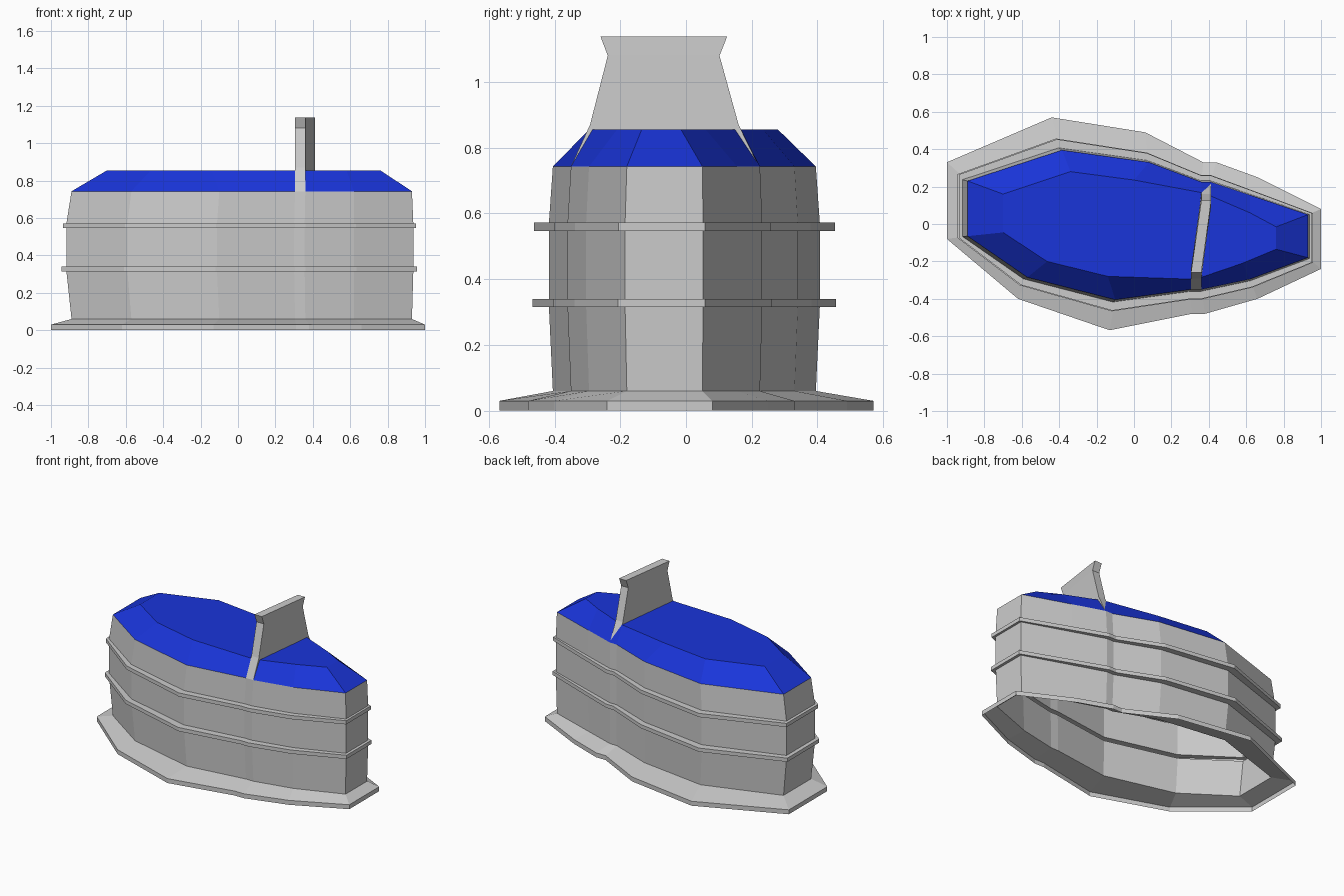
import bpy

if "Cube" in bpy.data.objects:
    bpy.data.objects.remove(bpy.data.objects["Cube"])

# Plan outlines, all with matching corners (clockwise from the back left)
WALL = [(-0.89, 0.23), (-0.385, 0.395), (0.08, 0.33), (0.36, 0.225), (0.41, 0.225),
        (0.62, 0.155), (0.93, 0.05), (0.93, -0.18), (0.62, -0.295), (0.36, -0.35),
        (0.305, -0.35), (-0.10, -0.405), (-0.57, -0.285), (-0.89, -0.065)]
FOOT = [(-1, 0.33), (-0.44, 0.57), (0.06, 0.49), (0.37, 0.33), (0.44, 0.33),
        (0.66, 0.25), (1, 0.08), (1, -0.24), (0.66, -0.40), (0.38, -0.48),
        (0.31, -0.48), (-0.13, -0.568), (-0.62, -0.40), (-1, -0.08)]
ROOF = [(-0.70, 0.16), (-0.34, 0.28), (0.0, 0.235), (0.36, 0.168), (0.41, 0.15),
        (0.62, 0.06), (0.76, -0.015), (0.76, -0.135), (0.58, -0.21), (0.36, -0.285),
        (0.305, -0.295), (-0.14, -0.28), (-0.465, -0.20), (-0.70, -0.045)]


def scaled(sx, sy, cx):
    """Wall outline widened about its middle."""
    return [(cx + (x - 0.02) * sx, (y + 0.005) * sy - 0.005) for x, y in WALL]


def loft(name, levels, cap_top=False, cap_bottom=False):
    """Skin a stack of (z, clockwise outline) levels."""
    n = len(levels[0][1])
    verts = [(x, y, z) for z, ring in levels for x, y in reversed(ring)]
    faces = []
    for k in range(len(levels) - 1):
        a, b = k * n, (k + 1) * n
        faces += [(a + i, a + (i + 1) % n, b + (i + 1) % n, b + i) for i in range(n)]
    if cap_top:
        faces.append(tuple(range(len(verts) - n, len(verts))))
    if cap_bottom:
        faces.append(tuple(reversed(range(n))))
    me = bpy.data.meshes.new(name)
    me.from_pydata(verts, [], faces)
    ob = bpy.data.objects.new(name, me)
    bpy.context.collection.objects.link(ob)
    return ob


# Hollow wall shell with sloped foot and two projecting bands
mid = scaled(1.019, 1.03, 0.01)
band_low = scaled(1.044, 1.155, 0.006)
band_high = scaled(1.038, 1.145, 0.008)
loft("wall_shell", [(0, FOOT), (0.03, FOOT), (0.06, WALL),
                    (0.315, mid), (0.315, band_low), (0.34, band_low), (0.34, mid),
                    (0.547, mid), (0.547, band_high), (0.572, band_high), (0.572, mid),
                    (0.743, WALL)])

# Blue roof
roof = loft("roof", [(0.743, WALL), (0.855, ROOF)], cap_top=True)
blue = bpy.data.materials.new("roof_blue")
blue.diffuse_color = (0.01, 0.035, 0.7, 1)
blue.use_nodes = True
blue.node_tree.nodes["Principled BSDF"].inputs["Base Color"].default_value = blue.diffuse_color
roof.data.materials.append(blue)


# Upright fin across the roof, flared at its top
def fin_section(front, back):
    return [(0.36, back), (0.413, back), (0.36, front), (0.305, front)]


loft("roof_fin", [(z, fin_section(f, b)) for z, f, b in
                  [(0.743, -0.35, 0.222), (0.87, -0.292, 0.16),
                   (1.08, -0.238, 0.102), (1.138, -0.26, 0.125)]],
     cap_top=True, cap_bottom=True)
